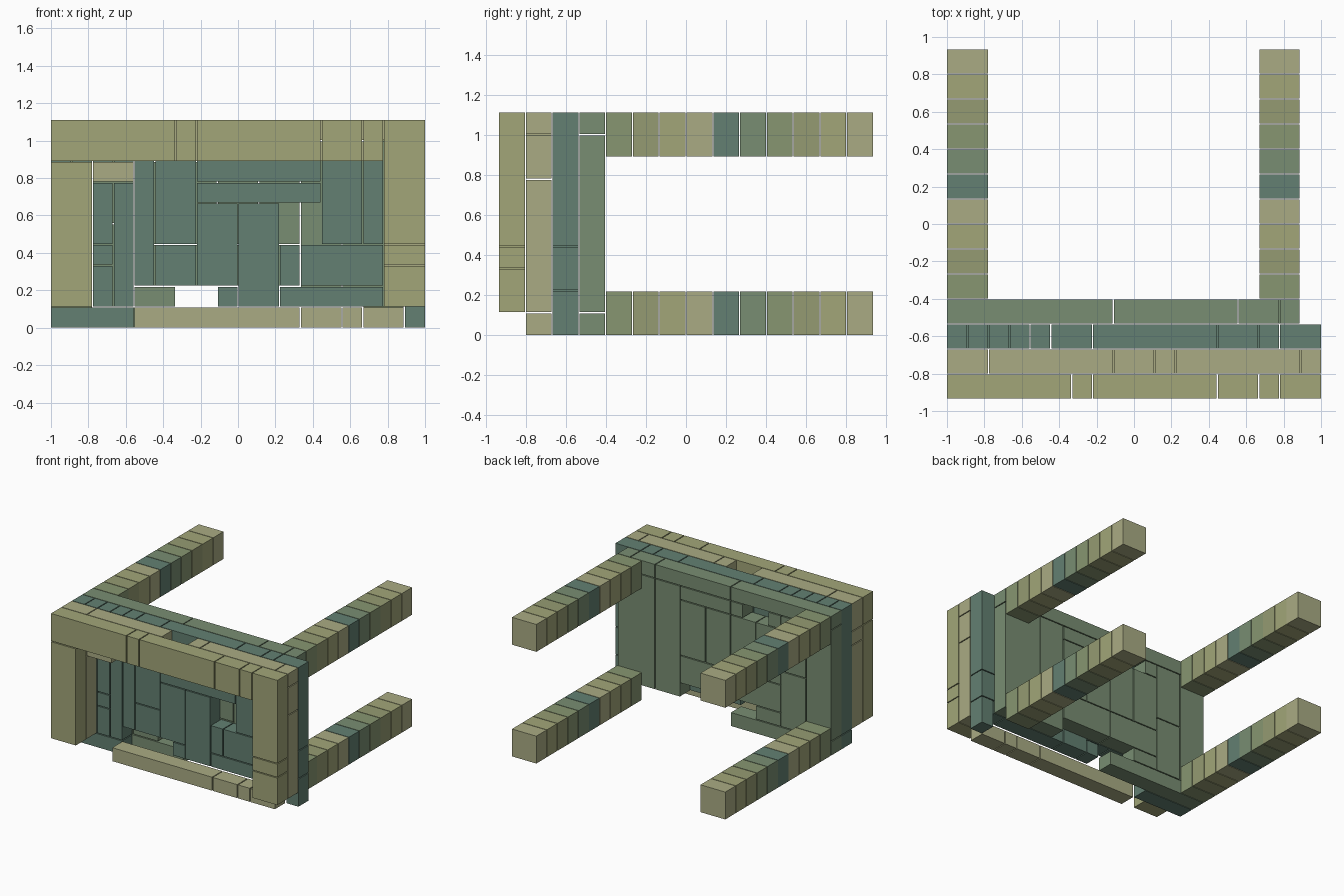
import bpy
import bmesh

if "Cube" in bpy.data.objects:
    bpy.data.objects.remove(bpy.data.objects["Cube"])

U = 1 / 9            # brick module across the panel
T = 1.87 / 14        # thickness of one layer along y
GAP = 0.0035         # half the joint between bricks
PALE, OLIVE, GREEN, TEAL = (.36, .38, .19, 1), (.40, .41, .23, 1), (.19, .27, .17, 1), (.125, .216, .168, 1)
MOSS, SAGE = (.245, .305, .165, 1), (.30, .33, .17, 1)


def material(name, colour):
    m = bpy.data.materials.new(name)
    m.diffuse_color = colour
    m.use_nodes = True
    m.node_tree.nodes["Principled BSDF"].inputs["Base Color"].default_value = m.diffuse_color
    return m


MATS = {c: material(n, c) for n, c in (("pale", PALE), ("olive", OLIVE), ("green", GREEN),
                                       ("teal", TEAL), ("moss", MOSS), ("sage", SAGE))}


def layer(name, index, bricks, colour):
    """One layer of bricks; each brick is (x0, x1, z0, z1) in modules."""
    bm = bmesh.new()
    y = -0.935 + (index + 0.5) * T
    for x0, x1, z0, z1 in bricks:
        cube = bmesh.ops.create_cube(bm, size=1)["verts"]
        bottom = z0 * U + (GAP if z0 else 0)
        top = z1 * U - (GAP if z1 < 10 else 0)
        left = -1 + x0 * U + (GAP if x0 else 0)
        right = -1 + x1 * U - (GAP if x1 < 18 else 0)
        bmesh.ops.scale(bm, verts=cube, vec=(right - left, T - 0.005, top - bottom))
        bmesh.ops.translate(bm, verts=cube, vec=((left + right) / 2, y, (bottom + top) / 2))
    mesh = bpy.data.meshes.new(name)
    bm.to_mesh(mesh)
    bm.free()
    mesh.materials.append(MATS[colour])
    bpy.context.collection.objects.link(bpy.data.objects.new(name, mesh))


# Front frame: top beam and two side columns
layer("front_frame", 0, [
    (0, 6, 8, 10), (6, 7, 8, 10), (7, 13, 8, 10), (13, 15, 8, 10), (15, 16, 8, 10),
    (0, 2, 1, 8), (16, 18, 4, 10), (16, 18, 3, 4), (16, 18, 1, 3)], PALE)

# Second frame: bottom sill, columns and a top beam with a recess
layer("inner_frame", 1, [
    (4, 12, 0, 1), (12, 14, 0, 1), (14, 15, 0, 1), (15, 17, 0, 1),
    (0, 2, 1, 7), (0, 2, 7, 8), (2, 4, 7, 8), (16, 18, 1, 7), (16, 18, 7, 9),
    (0, 2, 8, 10), (2, 8, 8, 10), (8, 10, 8, 9), (10, 11, 8, 10),
    (11, 16, 8, 9), (11, 17, 9, 10), (17, 18, 9, 10)], OLIVE)

# Main panel wall
layer("panel_front", 2, [
    (0, 4, 0, 1), (17, 18, 0, 2), (16, 17, 1, 2), (16, 18, 2, 4), (16, 18, 4, 10),
    (0, 1, 1, 10), (1, 2, 1, 10), (2, 3, 1, 3), (2, 3, 3, 4), (2, 3, 4, 7),
    (3, 4, 1, 7), (2, 3, 7, 10), (3, 4, 7, 10), (4, 5, 2, 10), (5, 7, 2, 4),
    (5, 7, 4, 10), (7, 9, 2, 6), (8, 9, 1, 2), (9, 11, 1, 6), (11, 16, 1, 2),
    (11, 12, 2, 4), (12, 16, 2, 4), (7, 13, 6, 7), (7, 13, 7, 10),
    (13, 15, 4, 10), (15, 16, 4, 10)], TEAL)

# Rear panel wall with bottom ledge
layer("panel_back", 3, [
    (0, 8, 0, 1), (4, 6, 1, 2), (0, 2, 1, 9), (2, 4, 1, 5), (2, 4, 5, 9),
    (4, 8, 2, 4), (4, 6, 4, 8), (6, 8, 4, 8), (4, 5, 8, 9), (7, 8, 8, 9),
    (0, 8, 9, 10), (8, 12, 2, 4), (8, 10, 4, 8), (10, 12, 4, 8), (8, 12, 8, 9),
    (12, 14, 1, 9), (14, 17, 1, 9), (8, 14, 9, 10), (14, 16, 9, 10),
    (16, 17, 9, 10)], GREEN)

# Four long legs reaching backwards, banded in colour
bands = [MOSS, SAGE, PALE, OLIVE, TEAL, GREEN, MOSS, SAGE, PALE, OLIVE]
for side, x in (("left", 0), ("right", 15)):
    for level, z in (("lower", 0), ("upper", 8)):
        for i, colour in enumerate(bands):
            layer(f"{level}_{side}_leg_{i + 1}", 4 + i, [(x, x + 2, z, z + 2)], colour)
